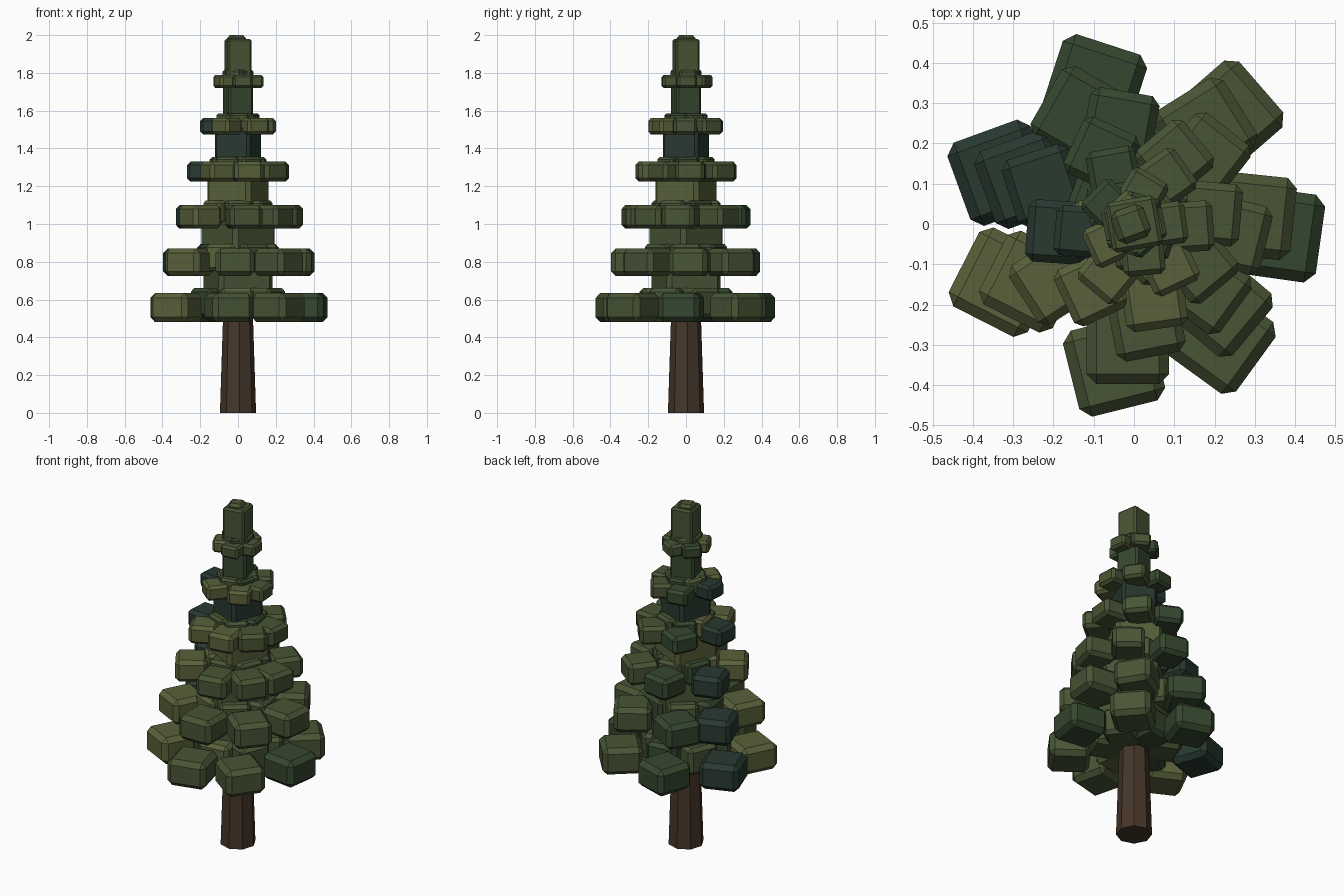
import bpy, bmesh
from math import radians, cos, sin
from mathutils import Matrix, Vector

if "Cube" in bpy.data.objects:
    bpy.data.objects.remove(bpy.data.objects["Cube"])


def material(name, rgb):
    m = bpy.data.materials.new(name)
    m.diffuse_color = (*rgb, 1)
    m.use_nodes = True
    m.node_tree.nodes["Principled BSDF"].inputs["Base Color"].default_value = m.diffuse_color
    return m


OLIVE, MID, DARK, TEAL = range(4)
GREENS = [material("olive_leaf", (.098, .118, .042)),
          material("mid_leaf", (.065, .09, .035)),
          material("dark_leaf", (.036, .064, .028)),
          material("teal_leaf", (.021, .042, .03))]
BARK = material("bark", (.06, .036, .022))


def block(bm, loc, size, yaw, mat, chamfer):
    """Chamfered box appended to bm."""
    b = bmesh.new()
    bmesh.ops.create_cube(b, size=1)
    bmesh.ops.scale(b, vec=size, verts=b.verts)
    bmesh.ops.bevel(b, geom=b.edges[:], offset=chamfer, segments=1, affect='EDGES')
    for f in b.faces:
        f.material_index = mat
    b.transform(Matrix.Translation(Vector(loc)) @ Matrix.Rotation(radians(yaw), 4, 'Z'))
    tmp = bpy.data.meshes.new("tmp")
    b.to_mesh(tmp)
    b.free()
    bm.from_mesh(tmp)
    bpy.data.meshes.remove(tmp)


def finish(bm, name, mats):
    me = bpy.data.meshes.new(name)
    bm.to_mesh(me)
    bm.free()
    for m in mats:
        me.materials.append(m)
    ob = bpy.data.objects.new(name, me)
    bpy.context.collection.objects.link(ob)


# Tapered eight-sided trunk
bm = bmesh.new()
bmesh.ops.create_cone(bm, cap_ends=True, segments=8, radius1=.096, radius2=.076,
                      depth=.62, matrix=Matrix.Translation((0, 0, .31))
                      @ Matrix.Rotation(radians(5), 4, 'Z'))
finish(bm, "trunk", [BARK])

# Tiers: bottom, top, ring radius, clump width, clump (angle, yaw) pairs
TIERS = [
    (.48, .635, .355, .22, [(-4, -8), (49, 41), (106, 72), (159, 200),
                            (204, 153), (262, 284), (307, 324)]),
    (.725, .87, .295, .205, [(4, -6), (53, 32), (116, 150), (158, 200),
                             (209, 153), (267, 270), (317, 320)]),
    (.975, 1.10, .245, .175, [(-6, -14), (43, 52), (98, 80), (157, 198),
                              (215, 213), (277, 281), (318, 324)]),
    (1.225, 1.33, .19, .155, [(8, -5), (58, 40), (115, 65), (186, 176),
                              (237, 205), (285, 278), (328, 310)]),
    (1.475, 1.56, .135, .125, [(-3, 4), (55, 35), (112, 100), (188, 175),
                               (243, 230), (310, 295)]),
    (1.72, 1.79, .078, .105, [(0, 8), (75, 60), (145, 135), (215, 205), (287, 275)]),
]
SECTOR = [MID, MID, DARK, TEAL, OLIVE, MID, MID]   # colour by direction
# Core columns: half width, yaw, colour
CORES = [(.15, 18, MID), (.148, 41, MID), (.128, 64, OLIVE),
         (.1, 70, TEAL), (.068, 15, DARK), (.063, 10, MID)]

for i, (z0, z1, r, w, clumps) in enumerate(TIERS):
    bm = bmesh.new()
    zc, h = (z0 + z1) / 2, z1 - z0
    # Outer ring of clumps
    for k, (ang, yaw) in enumerate(clumps):
        a = radians(ang)
        col = SECTOR[k]
        if i == 0 and k == 0:
            col = DARK
        if i == 5:
            col = (MID, MID, DARK, OLIVE, MID)[k]
        if i in (3, 4) and k == 5:
            col = OLIVE
        block(bm, (r * cos(a), r * sin(a), zc), (w, w, h), yaw, col, w * .12)
    # Raised inner ring filling the gaps
    for k in range(6):
        ang = 60 * k + 25 + 31 * i
        a = radians(ang)
        ri = r * .42
        block(bm, (ri * cos(a), ri * sin(a), zc + .025), (w * .82, w * .82, h),
              ang + 12, (MID, DARK, MID, DARK, OLIVE, MID)[(k + i) % 6], w * .09)
    finish(bm, f"branch_tier_{i + 1}", GREENS)

    # Leafy core column rising to the next tier
    half, yaw, col = CORES[i]
    top = TIERS[i + 1][0] + .05 if i < 5 else 1.98
    bm = bmesh.new()
    block(bm, (0, 0, (z0 + .03 + top) / 2), (2 * half, 2 * half, top - z0 - .03),
          yaw, col, half * .16)
    finish(bm, f"core_{i + 1}", GREENS)

# Tip
bm = bmesh.new()
block(bm, (-.008, 0, 1.96), (.085, .085, .08), 20, MID, .015)
finish(bm, "tip", GREENS)
